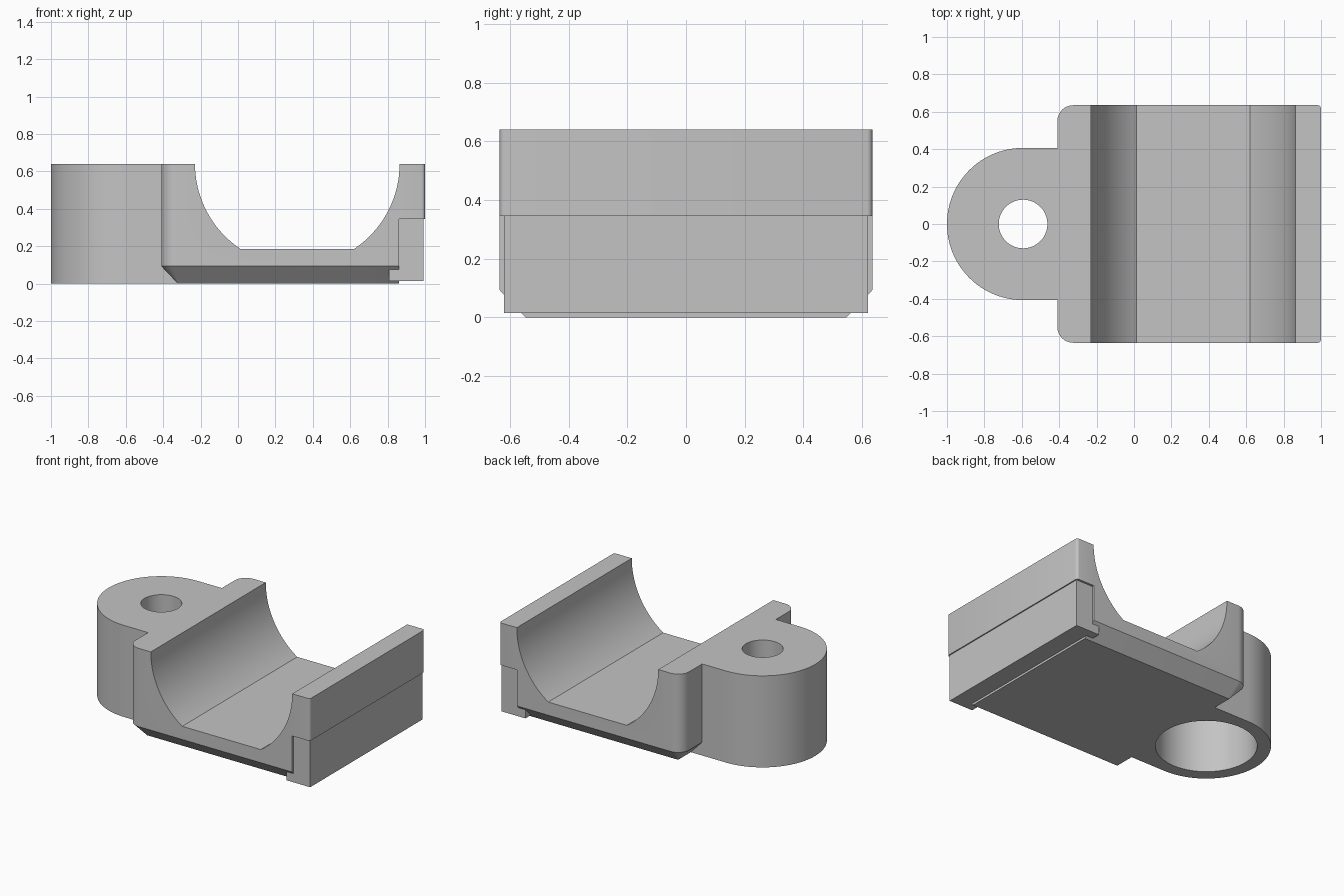
import bpy
import bmesh
from math import sin, cos, pi, asin

if "Cube" in bpy.data.objects:
    bpy.data.objects.remove(bpy.data.objects["Cube"], do_unlink=True)

grey = bpy.data.materials.new("plain grey")
grey.use_nodes = True
grey.diffuse_color = (0.55, 0.55, 0.55, 1)
grey.node_tree.nodes["Principled BSDF"].inputs["Base Color"].default_value = (0.55, 0.55, 0.55, 1)

HALF, TOP = 0.635, 0.64


def arc(cx, cy, r, a0, a1, n):
    """Points on a circle, angles in units of pi."""
    return [(cx + r * cos(pi * (a0 + (a1 - a0) * i / n)),
             cy + r * sin(pi * (a0 + (a1 - a0) * i / n))) for i in range(n + 1)]


def loft(name, rings):
    """Solid through closed rings that have equal point counts."""
    bm = bmesh.new()
    loops = [[bm.verts.new(p) for p in ring] for ring in rings]
    n = len(loops[0])
    for low, high in zip(loops, loops[1:]):
        for i in range(n):
            j = (i + 1) % n
            bm.faces.new((low[i], low[j], high[j], high[i]))
    bm.faces.new(loops[0][::-1])
    bm.faces.new(loops[-1])
    bmesh.ops.recalc_face_normals(bm, faces=bm.faces)
    mesh = bpy.data.meshes.new(name)
    bm.to_mesh(mesh)
    bm.free()
    mesh.materials.append(grey)
    obj = bpy.data.objects.new(name, mesh)
    bpy.context.collection.objects.link(obj)
    return obj


def upright(name, outline, z0, z1):
    return loft(name, [[(x, y, z) for x, y in outline] for z in (z0, z1)])


def along_y(name, profile, half):
    return loft(name, [[(x, y, z) for x, z in profile] for y in (-half, half)])


def combine(target, tool, operation):
    mod = target.modifiers.new(operation, "BOOLEAN")
    mod.operation, mod.object, mod.solver = operation, tool, "EXACT"
    bpy.context.view_layer.objects.active = target
    bpy.ops.object.modifier_apply(modifier=mod.name)
    bpy.data.objects.remove(tool, do_unlink=True)


def plan(left, half, r):
    """Block outline with rounded corners at both ends."""
    s, right = 0.018, 1.0
    return (arc(left + r, -half + r, r, 1, 1.5, 8)
            + arc(right - s, -half + s, s, 1.5, 2, 4)
            + arc(right - s, half - s, s, 0, 0.5, 4)
            + arc(left + r, half - r, r, 0.5, 1, 8))


# Main block with a chamfered underside
levels = [(0, -0.322, 0.547, 0.003), (0.093, -0.41, HALF, 0.085), (TOP, -0.41, HALF, 0.085)]
body = loft("clamp_body", [[(x, y, z) for x, y in plan(left, half, r)]
                           for z, left, half, r in levels])

# Recess under the upper lip
combine(body, along_y("lip_cutter", [(0.862, -0.1), (1.2, -0.1), (1.2, 0.345), (0.862, 0.345)], 0.8),
        "DIFFERENCE")

# Round screw boss with a straight neck
boss = arc(-0.593, 0, 0.407, 0.5, 1.5, 48) + [(-0.28, -0.407), (-0.28, 0.407)]
combine(body, upright("boss_blank", boss, 0, TOP), "UNION")

# Cradle: two arcs joined by a flat floor
R, CX, FLOOR = 0.547, 0.317, 0.185
a = asin((TOP - FLOOR) / R) / pi
cradle = ([(CX - R, 0.9)] + arc(CX, TOP, R, 1, 1 + a, 20)
          + arc(CX, TOP, R, 2 - a, 2, 20) + [(CX + R, 0.9)])
combine(body, along_y("cradle_cutter", cradle, 0.8), "DIFFERENCE")

# Screw hole and wide counterbore from below
for name, radius, z0, z1 in (("hole_cutter", 0.13, -0.1, 0.8), ("bore_cutter", 0.32, -0.1, 0.45)):
    circle = arc(-0.593, 0, radius, 0, 2, 64)[:-1]
    combine(body, upright(name, circle, z0, z1), "DIFFERENCE")

# Separate end plate with a hooked foot
hook = [(0.808, 0.015), (0.992, 0.015), (0.992, 0.345), (0.862, 0.345), (0.862, 0.075), (0.808, 0.075)]
plate = along_y("end_plate", hook, 0.62)

# Smooth curved walls, crisp edges
for obj in (body, plate):
    bpy.ops.object.select_all(action="DESELECT")
    obj.select_set(True)
    bpy.context.view_layer.objects.active = obj
    bpy.ops.object.shade_smooth_by_angle(angle=pi / 6)
